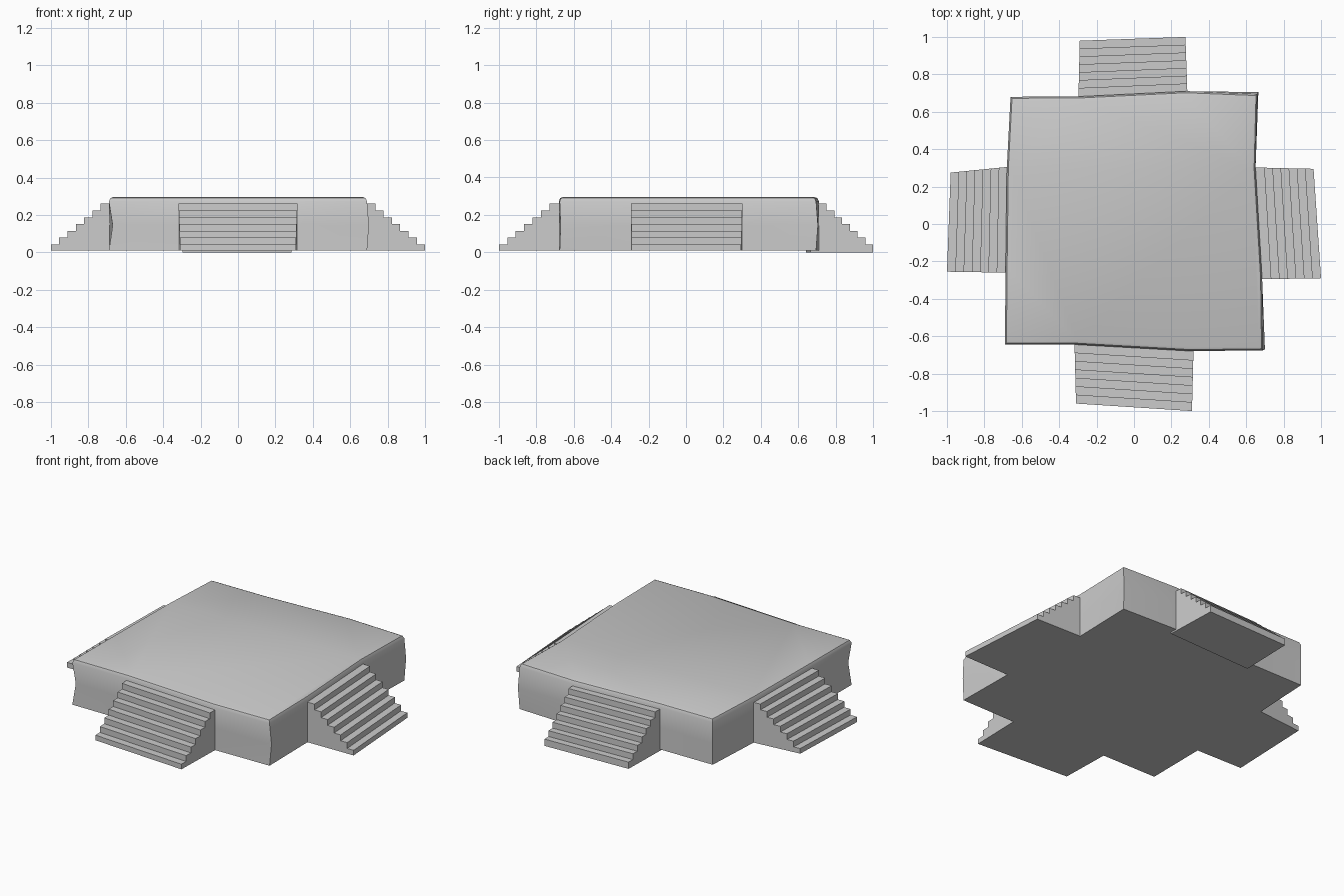
import bpy, bmesh
from mathutils import Vector

if "Cube" in bpy.data.objects:
    bpy.data.objects.remove(bpy.data.objects["Cube"])


def finish(bm, name):
    bmesh.ops.recalc_face_normals(bm, faces=bm.faces)
    mesh = bpy.data.meshes.new(name)
    bm.to_mesh(mesh)
    bm.free()
    ob = bpy.data.objects.new(name, mesh)
    bpy.context.collection.objects.link(ob)
    bpy.ops.object.select_all(action='DESELECT')
    ob.select_set(True)
    bpy.context.view_layer.objects.active = ob
    return ob


# Platform: slightly crooked square outline, one waist ring and a worn top rim
def platform():
    outline = [(-.69, -.645), (-.31, -.645), (.31, -.68), (.69, -.675),
               (.685, -.29), (.65, .30), (.66, .695), (.28, .71),
               (-.29, .682), (-.66, .68), (-.68, .30), (-.687, -.26)]
    waist_shift = {0: (.02, .005), 3: (.01, .005), 6: (.005, .01)}
    bm = bmesh.new()

    def ring(z, scale=1.0, shift=None):
        vs = []
        for i, (x, y) in enumerate(outline):
            dx, dy = (shift or {}).get(i, (0, 0))
            vs.append(bm.verts.new((x * scale + dx, y * scale + dy, z)))
        return vs

    rings = [ring(.01), ring(.145, 1, waist_shift), ring(.272), ring(.29, .988), ring(.295, .97)]
    for a, b in zip(rings, rings[1:]):
        for i in range(12):
            j = (i + 1) % 12
            bm.faces.new((a[i], a[j], b[j], b[i]))
    bm.faces.new(rings[0])
    bm.faces.new(rings[-1])
    finish(bm, "platform")
    bpy.ops.object.shade_smooth_by_angle(angle=.6)


# Staircase: stepped profile stretched between two skewed side lines
def stairs(name, outer, inner, base=.01, steps=7, top=.26):
    bm = bmesh.new()
    sides = []
    for o, i in zip(outer, inner):
        o, i = Vector(o), Vector(i)
        back = i + (i - o) * .15
        pts = [(o, base)]
        for k in range(steps):
            z = .042 + (top - .042) * k / (steps - 1)
            pts.append((o.lerp(i, k / steps), z))
            pts.append((o.lerp(i, (k + 1) / steps) if k < steps - 1 else back, z))
        pts.append((back, base))
        sides.append([bm.verts.new((p.x, p.y, z)) for p, z in pts])
    a, b = sides
    n = len(a)
    for k in range(n):
        j = (k + 1) % n
        bm.faces.new((a[k], a[j], b[j], b[k]))
    bm.faces.new(a)
    bm.faces.new(b)
    finish(bm, name)


platform()
stairs("front_stairs", [(-.31, -.96), (.31, -1.0)], [(-.318, -.645), (.318, -.685)])
stairs("back_stairs", [(-.29, .98), (.275, 1.0)], [(-.297, .685), (.285, .71)], base=0)
stairs("right_stairs", [(1.0, -.29), (.96, .295)], [(.69, -.295), (.655, .302)])
stairs("left_stairs", [(-1.0, -.255), (-.98, .275)], [(-.69, -.26), (-.68, .305)])
